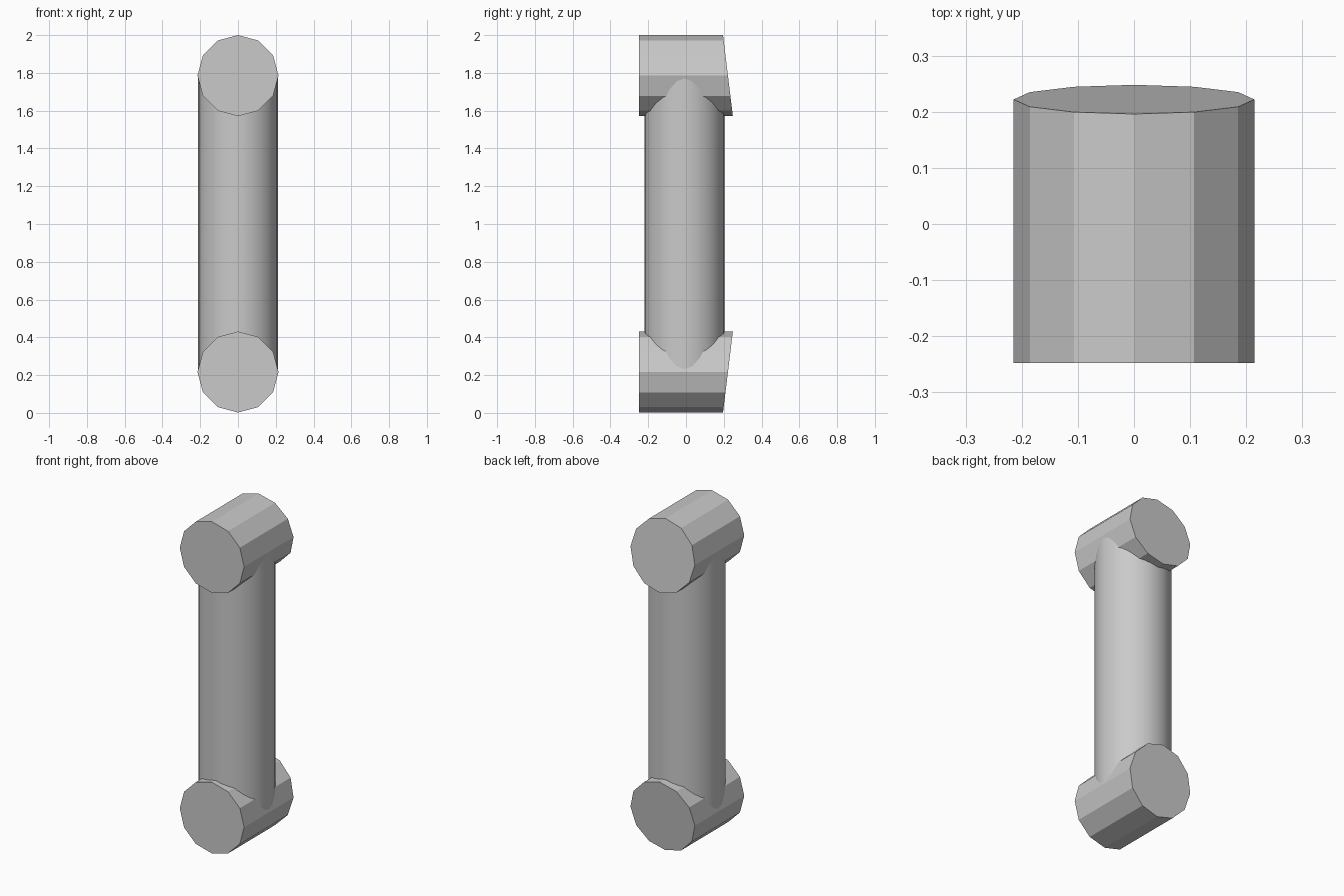
import bpy
import bmesh
from math import radians
from mathutils import Matrix, Vector

cube = bpy.data.objects.get("Cube")
if cube:
    bpy.data.objects.remove(cube, do_unlink=True)

RADIUS = 0.2145
LOW, HIGH = 0.2165, 1.7855

# Single grey material
grey = bpy.data.materials.new("plain grey")
grey.use_nodes = True
grey.diffuse_color = (0.59, 0.59, 0.59, 1)
grey.node_tree.nodes["Principled BSDF"].inputs["Base Color"].default_value = grey.diffuse_color


def add_object(name, bm):
    mesh = bpy.data.meshes.new(name)
    bm.to_mesh(mesh)
    bm.free()
    mesh.materials.append(grey)
    obj = bpy.data.objects.new(name, mesh)
    bpy.context.collection.objects.link(obj)
    return obj


def cross_bar(name, z, lean):
    """Twelve-sided bar along y, its back end cut at a slant."""
    bm = bmesh.new()
    bmesh.ops.create_cone(bm, cap_ends=True, segments=12, radius1=RADIUS,
                          radius2=RADIUS, depth=0.496)
    bm.transform(Matrix.Rotation(radians(90), 4, "X"))
    for v in bm.verts:
        if v.co.y > 0:
            v.co.y = 0.222 + lean * 0.026 * v.co.z / RADIUS
    bmesh.ops.translate(bm, verts=bm.verts, vec=Vector((0, 0, z)))
    return add_object(name, bm)


# Horizontal bars
cross_bar("lower_bar", LOW, 1)
cross_bar("upper_bar", HIGH, -1)

# Round column joining the bars
bm = bmesh.new()
bmesh.ops.create_cone(bm, cap_ends=True, segments=32, radius1=0.2105,
                      radius2=0.2105, depth=HIGH - LOW)
bmesh.ops.translate(bm, verts=bm.verts, vec=Vector((0, -0.008, (HIGH + LOW) / 2)))
column = add_object("column", bm)
bpy.ops.object.select_all(action="DESELECT")
column.select_set(True)
bpy.context.view_layer.objects.active = column
bpy.ops.object.shade_smooth_by_angle(angle=radians(30))
